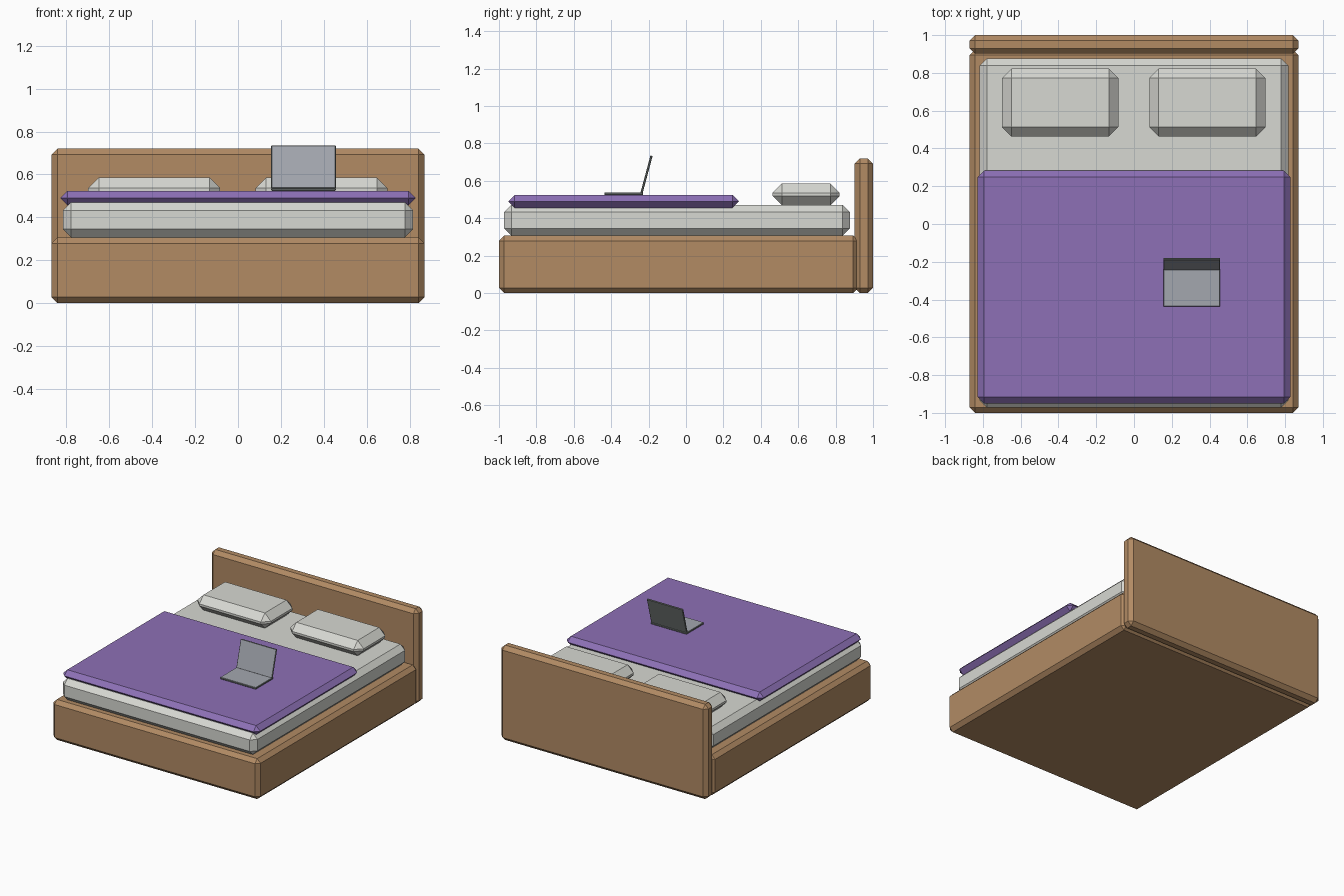
import bpy, bmesh, math
from mathutils import Matrix, Vector

if "Cube" in bpy.data.objects:
    bpy.data.objects.remove(bpy.data.objects["Cube"])


def srgb(r, g, b):
    lin = lambda c: c / 12.92 if c <= 0.04045 else ((c + 0.055) / 1.055) ** 2.4
    return tuple(lin(c / 255) for c in (r, g, b)) + (1.0,)


def material(name, rgb):
    m = bpy.data.materials.new(name)
    m.diffuse_color = srgb(*rgb)
    m.use_nodes = True
    m.node_tree.nodes["Principled BSDF"].inputs["Base Color"].default_value = m.diffuse_color
    return m


WOOD = material("wood", (178, 139, 100))
LINEN = material("linen", (215, 216, 210))
PURPLE = material("purple_fabric", (141, 112, 182))
BODY = material("dark_grey_metal", (116, 122, 120))
PANEL = material("light_grey_panel", (163, 167, 175))


def chamfered_box(name, lo, hi, chamfer, mat):
    """Box between two corners with flat single-segment chamfers."""
    lo, hi = Vector(lo), Vector(hi)
    bm = bmesh.new()
    bmesh.ops.create_cube(bm, size=1)
    for v in bm.verts:
        v.co = (lo + hi) / 2 + v.co * (hi - lo)
    bmesh.ops.bevel(bm, geom=bm.edges[:], offset=chamfer, segments=1,
                    affect='EDGES', clamp_overlap=True)
    mesh = bpy.data.meshes.new(name)
    bm.to_mesh(mesh)
    bm.free()
    mesh.materials.append(mat)
    obj = bpy.data.objects.new(name, mesh)
    bpy.context.collection.objects.link(obj)
    return obj


def colour_large_face(obj, direction, mat):
    """Give the main face pointing along a direction its own colour."""
    obj.data.materials.append(mat)
    for p in obj.data.polygons:
        if p.normal.dot(Vector(direction)) > 0.95:
            p.material_index = 1


# Bed base and headboard
chamfered_box("bed_base", (-0.87, -1.0, 0), (0.87, 0.922, 0.307), 0.028, WOOD)
chamfered_box("headboard", (-0.87, 0.902, 0), (0.87, 1.0, 0.72), 0.028, WOOD)

# Bedding
chamfered_box("mattress", (-0.817, -0.972, 0.307), (0.817, 0.876, 0.47), 0.038, LINEN)
chamfered_box("blanket", (-0.828, -0.95, 0.455), (0.828, 0.283, 0.524), 0.034, PURPLE)
for side, cx in (("left", -0.391), ("right", 0.389)):
    chamfered_box(side + "_pillow", (cx - 0.308, 0.463, 0.47),
                  (cx + 0.308, 0.822, 0.586), 0.05, LINEN)

# Open laptop: flat keyboard half and a lid leaning back about its hinge
keyboard = chamfered_box("laptop_base", (0.155, -0.437, 0.524),
                         (0.456, -0.229, 0.538), 0.003, BODY)
colour_large_face(keyboard, (0, 0, 1), PANEL)
lid = chamfered_box("laptop_lid", (0.155, -0.006, 0), (0.456, 0.006, 0.207), 0.003, BODY)
colour_large_face(lid, (0, -1, 0), PANEL)
lid.data.transform(Matrix.Translation((0, -0.238, 0.534)) @
                   Matrix.Rotation(math.radians(-15), 4, 'X'))
